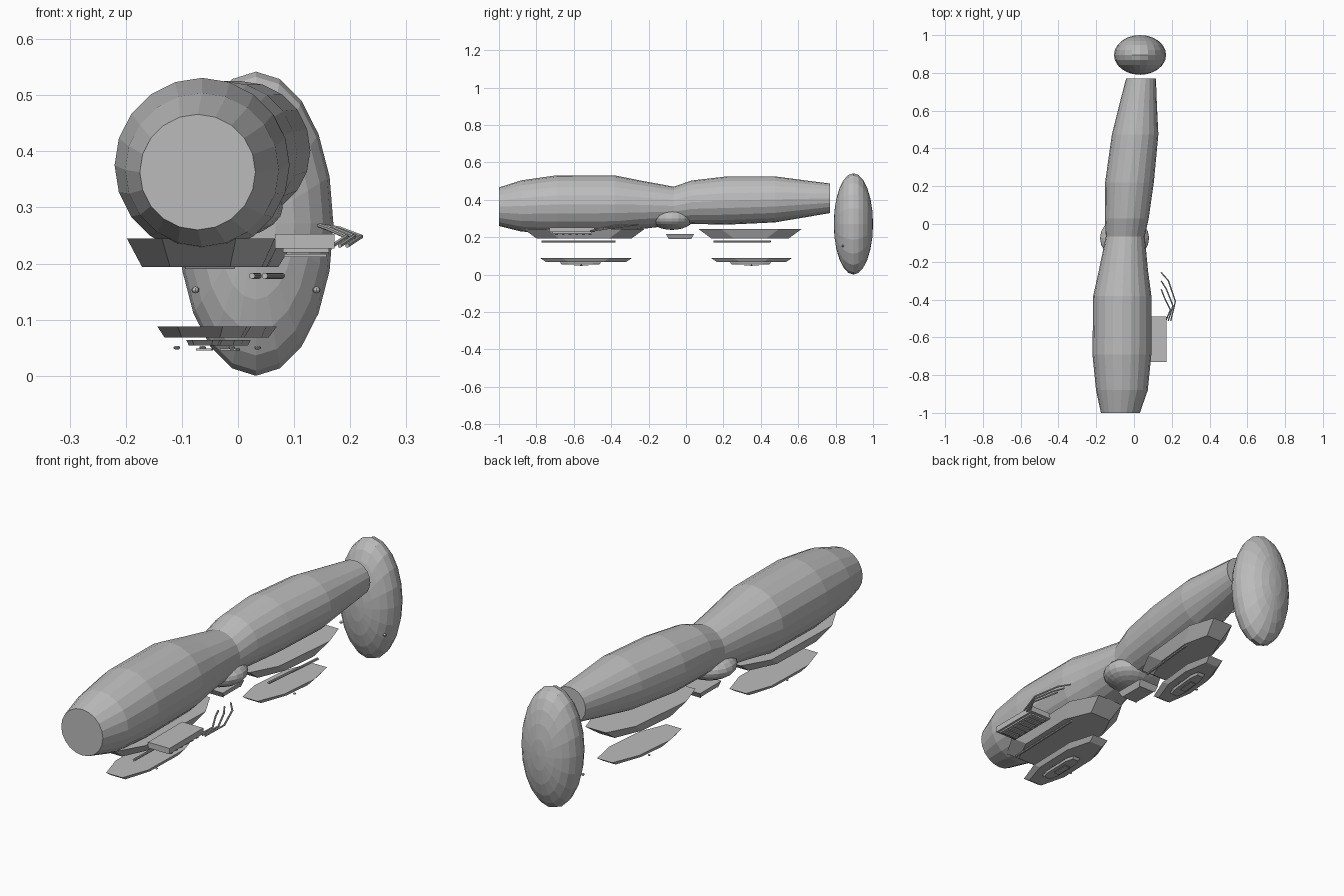
import bpy, bmesh, math
from mathutils import Vector, Matrix

if "Cube" in bpy.data.objects:
    bpy.data.objects.remove(bpy.data.objects["Cube"])

grey = bpy.data.materials.new("hull grey")
grey.diffuse_color = (0.5, 0.5, 0.5, 1)
grey.use_nodes = True
grey.node_tree.nodes["Principled BSDF"].inputs["Base Color"].default_value = grey.diffuse_color


def finish(bm, name):
    bmesh.ops.recalc_face_normals(bm, faces=bm.faces)
    me = bpy.data.meshes.new(name)
    bm.to_mesh(me)
    bm.free()
    me.materials.append(grey)
    ob = bpy.data.objects.new(name, me)
    bpy.context.collection.objects.link(ob)
    return ob


def loft(bm, rings):
    """Bridge equal-length point rings and cap both ends."""
    vs = [[bm.verts.new(p) for p in r] for r in rings]
    n = len(vs[0])
    for a, b in zip(vs, vs[1:]):
        for i in range(n):
            j = (i + 1) % n
            bm.faces.new((a[i], a[j], b[j], b[i]))
    bm.faces.new(vs[0])
    bm.faces.new(vs[-1])


def barrel(name, stations, sides=20):
    """stations: (y, centre x, centre z, radius)"""
    bm = bmesh.new()
    ang = [2 * math.pi * i / sides for i in range(sides)]
    loft(bm, [[(x + r * math.sin(a), y, z + r * math.cos(a)) for a in ang]
              for y, x, z, r in stations])
    return finish(bm, name)


def ellipsoid(name, centre, radii, u=20, v=12, pole_y=False):
    bm = bmesh.new()
    bmesh.ops.create_uvsphere(bm, u_segments=u, v_segments=v, radius=1)
    if pole_y:
        bmesh.ops.rotate(bm, verts=bm.verts, matrix=Matrix.Rotation(math.pi / 2, 3, 'X'))
    bmesh.ops.scale(bm, vec=radii, verts=bm.verts)
    bmesh.ops.translate(bm, vec=centre, verts=bm.verts)
    return finish(bm, name)


def slab(name, cx, y0, y1, w, end_w, cham, z_top, z_bot, inset=(0, 0), skew=0.0):
    """Long plate with cut corners that narrows towards its underside."""
    cy = (y0 + y1) / 2

    def ring(z, dx, dy):
        a, b, e, ya, yb = w - dx, max(cham, 0.0), end_w - dx * 0.5, y0 + dy, y1 - dy
        pts = [(-e, ya), (e, ya), (a, ya + b), (a, yb - b),
               (e, yb), (-e, yb), (-a, yb - b), (-a, ya + b)]
        return [(cx + x + skew * (y - cy), y, z) for x, y in pts]
    bm = bmesh.new()
    loft(bm, [ring(z_top, 0, 0), ring(z_bot, *inset)])
    return finish(bm, name)


def box(name, x0, x1, y0, y1, z0, z1):
    bm = bmesh.new()
    loft(bm, [[(x0, y0, z), (x1, y0, z), (x1, y1, z), (x0, y1, z)] for z in (z0, z1)])
    return finish(bm, name)


def rod(name, pts, r, sides=6):
    bm = bmesh.new()
    for a, b in zip(pts, pts[1:]):
        a, b = Vector(a), Vector(b)
        m = (Matrix.Translation((a + b) / 2)
             @ (b - a).to_track_quat('Z', 'Y').to_matrix().to_4x4())
        bmesh.ops.create_cone(bm, cap_ends=True, segments=sides, radius1=r, radius2=r,
                              depth=(b - a).length + r, matrix=m)
    return finish(bm, name)


# Two main hull barrels
barrel("front_hull", [(-1, -.072, .363, .103), (-.88, -.064, .367, .137),
                      (-.69, -.064, .375, .156), (-.38, -.062, .376, .154),
                      (-.245, -.056, .373, .130), (-.065, -.046, .367, .103)])
barrel("rear_hull", [(-.065, -.046, .367, .103), (.03, -.038, .387, .116),
                     (.22, -.024, .396, .129), (.475, .006, .402, .123),
                     (.635, .022, .405, .099), (.77, .037, .408, .079)])

# Upright lens at the back, with two small lamps
ellipsoid("rear_lens", (.032, .895, .271), (.138, .105, .271), 20, 12, True)
for s in (-1, 1):
    ellipsoid("lens_lamp", (.032 + s * .108, .838, .153), (.007, .007, .006), 8, 6)

# Bulge and block under the hull joint
ellipsoid("joint_bulge", (-.05, -.075, .30), (.13, .115, .061), 20, 12)
slab("joint_block", -.05, -.107, .043, .05, .05, 0, .217, .19, (.012, .015))

# Gondolas, hanging decks, their lower steps and lamps
for tag, cx, skew, gy, gw, py, pw, sy, ry, rx in (
        ("front", -.06, .03, (-.87, -.22), .132, (-.78, -.29), .08, -.56, (-.77, -.38), .031),
        ("rear", -.014, .10, (.065, .62), .102, (.135, .565), .074, .35, (.15, .45), .063)):
    slab(tag + "_gondola", cx, *gy, gw, gw * .5, .12, .245, .194, (.025, .07), skew)
    slab(tag + "_deck", cx, *py, pw, pw * .5, .12, .088, .068, (.012, .03), skew)
    slab(tag + "_deck_step", cx, sy - .115, sy + .105, .03, .018, .04, .064, .054, (.004, .01), skew)
    slab(tag + "_deck_keel", cx, sy - .04, sy + .04, .014, .014, 0, .049, .045, (0, 0), skew)
    for s in (-1, 1):
        ellipsoid(tag + "_deck_lamp", (cx + s * .049, sy, .05), (.006, .006, .0035), 8, 6)
    d = skew * (ry[1] - ry[0]) / 2
    rod(tag + "_rail", [(rx - d, ry[0], .178), (rx + d, ry[1], .178)], .0055, 8)

# Side platform with louvred underside
box("side_platform", .066, .172, -.73, -.49, .227, .253)
box("platform_base", .08, .162, -.715, -.505, .220, .2275)
for i in range(6):
    y = -.70 + i * .036
    box("louvre_%d" % i, .082, .158, y, y + .015, .212, .217)

# Bent feelers reaching back from the platform
for i, dy in enumerate((0, -.045, -.09)):
    dx = -.013 * i
    rod("feeler_%d" % i, [(.195 + dx, -.51, .232), (.219 + dx, -.41 + dy * .5, .248),
                          (.182 + dx * .8, -.30 + dy, .262), (.145, -.258 + dy, .268)], .004)
